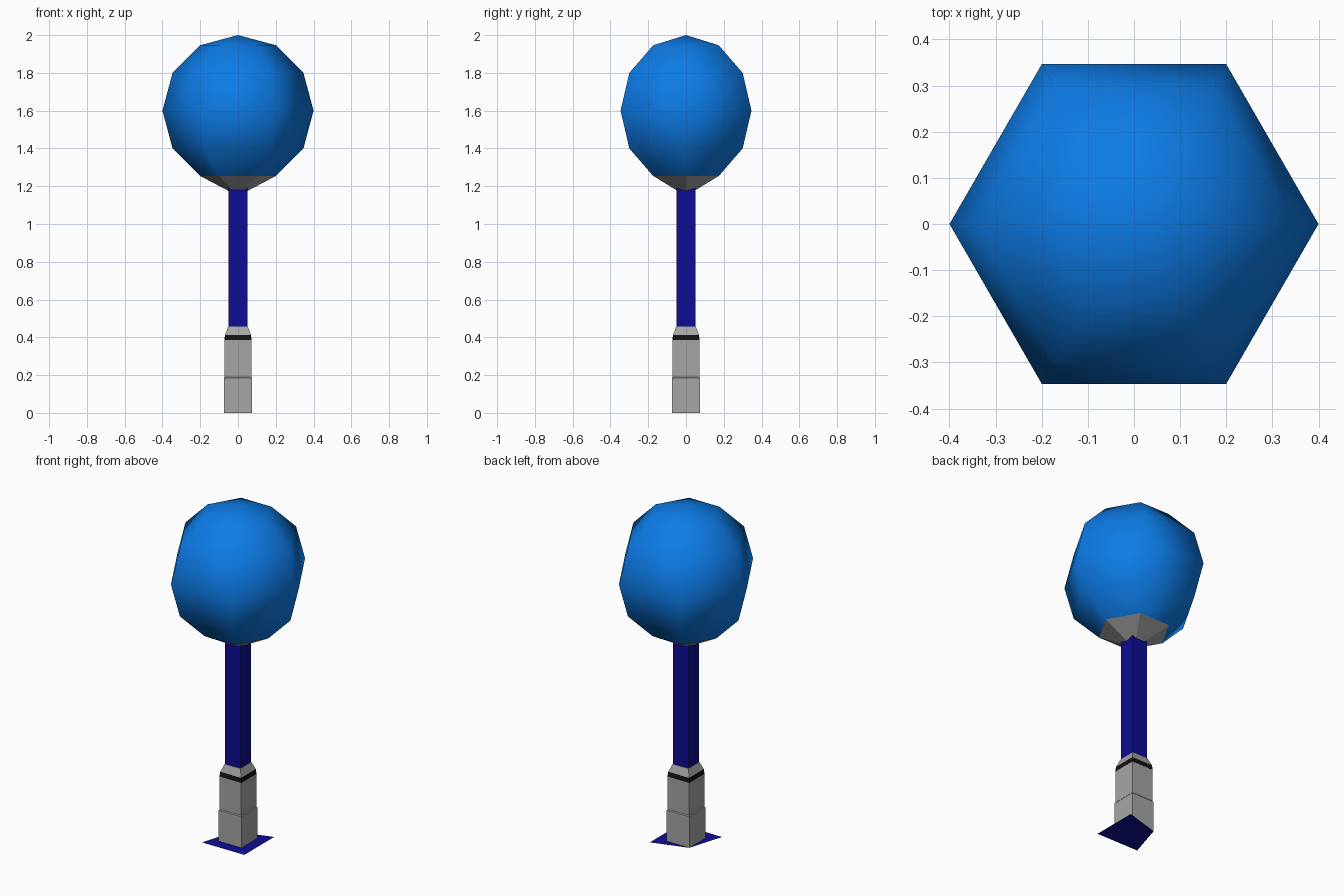
import bpy, bmesh, math

if "Cube" in bpy.data.objects:
    bpy.data.objects.remove(bpy.data.objects["Cube"])


def material(name, rgb):
    m = bpy.data.materials.new(name)
    m.diffuse_color = (*rgb, 1)
    m.use_nodes = True
    m.node_tree.nodes["Principled BSDF"].inputs["Base Color"].default_value = m.diffuse_color
    return m


BLUE = material("bright_blue", (0.004, 0.2, 0.8))
NAVY = material("navy", (0.004, 0.004, 0.3))
GREY = material("grey", (0.38, 0.38, 0.38))
BLACK = material("black", (0.006, 0.006, 0.006))


def finish(name, bm, mat, smooth=False):
    bmesh.ops.remove_doubles(bm, verts=bm.verts, dist=1e-5)
    bmesh.ops.recalc_face_normals(bm, faces=bm.faces)
    for f in bm.faces:
        f.smooth = smooth
    me = bpy.data.meshes.new(name)
    bm.to_mesh(me)
    bm.free()
    me.materials.append(mat)
    ob = bpy.data.objects.new(name, me)
    bpy.context.collection.objects.link(ob)
    return ob


def lathe(name, profile, sides, mat, turn=0.0, smooth=False):
    """Stack rings of (radius, z) and skin them."""
    bm = bmesh.new()
    rings = [[bm.verts.new((r * math.cos(turn + math.tau * i / sides),
                            r * math.sin(turn + math.tau * i / sides), z))
              for i in range(sides)] for r, z in profile]
    for a, b in zip(rings, rings[1:]):
        for i in range(sides):
            j = (i + 1) % sides
            if profile[rings.index(a)][0] < 1e-6:
                bm.faces.new((a[i], b[j], b[i]))
            elif profile[rings.index(b)][0] < 1e-6:
                bm.faces.new((a[i], a[j], b[i]))
            else:
                bm.faces.new((a[i], a[j], b[j], b[i]))
    # loose verts are merged or removed with the pole
    return finish(name, bm, mat, smooth)


def square(name, profile, mat):
    """Square section given by half widths."""
    return lathe(name, [(h * math.sqrt(2), z) for h, z in profile], 4, mat, math.pi / 4)


# six-sided globe, open where the collar starts
globe = [(0.4 * math.sin(a), 1.6 - 0.4 * math.cos(a))
         for a in (math.pi * k / 6 for k in range(1, 6))] + [(0, 2.0)]
lathe("globe", globe, 6, BLUE, smooth=True)

# collar under the globe
lathe("collar", [(0.2, 1.254), (0.05, 1.175), (0, 1.175)], 6, GREY)

# post and stepped base
square("post", [(0.05, 0.44), (0.05, 1.2)], NAVY)
square("base_lower", [(0.075, 0.0), (0.075, 0.185), (0.07, 0.19)], GREY)
square("base_upper", [(0.071, 0.19), (0.071, 0.385)], GREY)
square("base_band", [(0.072, 0.385), (0.069, 0.413)], BLACK)
square("base_shoulder", [(0.069, 0.413), (0.052, 0.457), (0.0, 0.457)], GREY)

# flat ground plate with one corner tucked in under the base
bm = bmesh.new()
bm.faces.new([bm.verts.new((x, y, 0)) for x, y in
              ((-0.14, -0.14), (0.14, -0.14), (0.14, 0.14), (-0.075, 0.075))])
finish("ground_plate", bm, NAVY)
